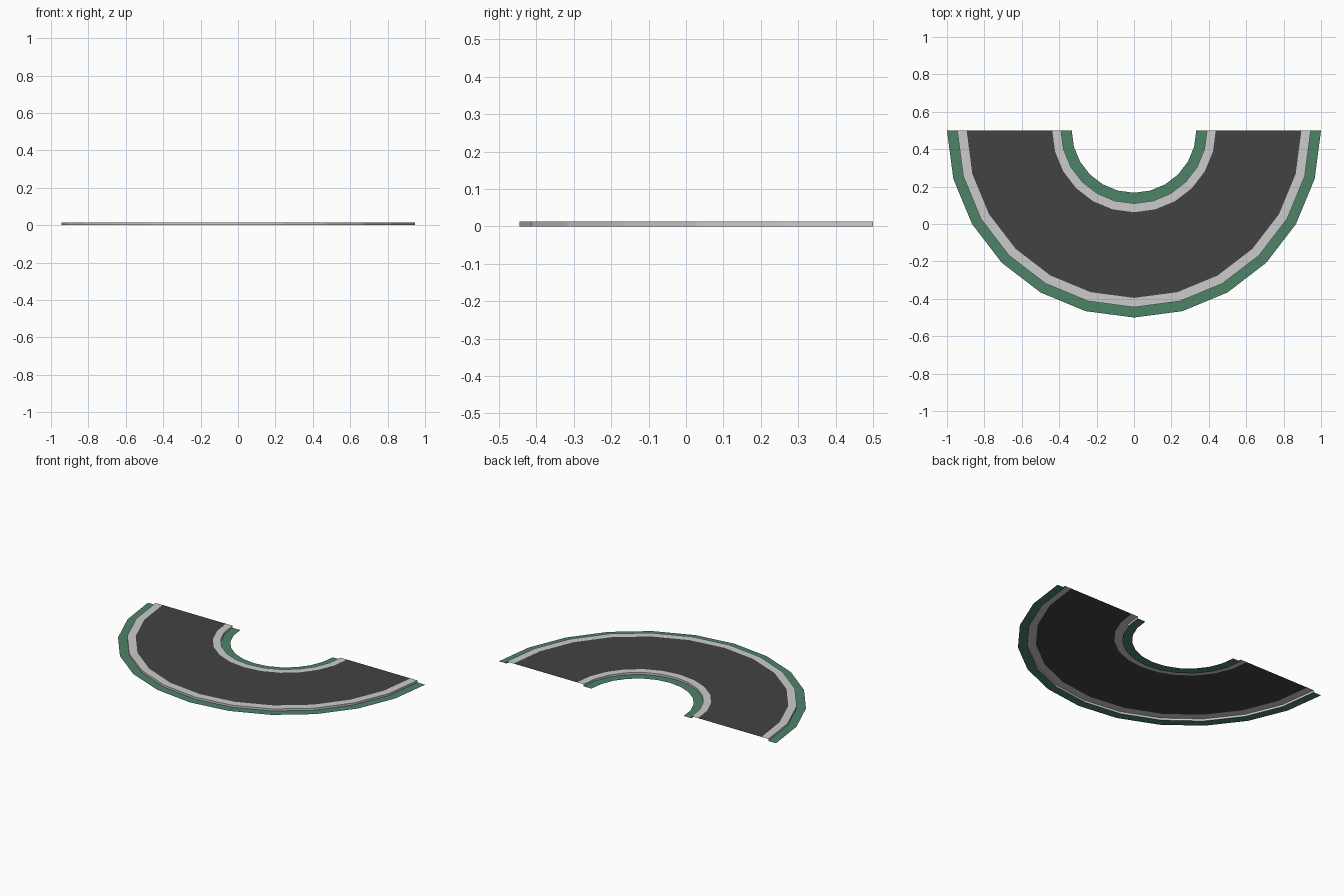
import bpy, bmesh
from math import sin, cos, pi

if "Cube" in bpy.data.objects:
    bpy.data.objects.remove(bpy.data.objects["Cube"])

SEGMENTS = 12      # 15 degree steps over the half circle
CENTRE_Y = 0.5
TOP = 0.0134


def material(name, rgb):
    m = bpy.data.materials.new(name)
    m.diffuse_color = (*rgb, 1)
    m.use_nodes = True
    m.node_tree.nodes["Principled BSDF"].inputs["Base Color"].default_value = m.diffuse_color
    return m


def sweep(name, profile, mat):
    """Sweep an open (radius, height) profile around the half circle."""
    bm = bmesh.new()
    rows = []
    for i in range(SEGMENTS + 1):
        a = pi + pi * i / SEGMENTS
        rows.append([bm.verts.new((r * cos(a), CENTRE_Y + r * sin(a), z))
                     for r, z in profile])
    for p, q in zip(rows, rows[1:]):
        for j in range(len(profile) - 1):
            bm.faces.new((p[j], p[j + 1], q[j + 1], q[j]))
    mesh = bpy.data.meshes.new(name)
    bm.to_mesh(mesh)
    bm.free()
    mesh.materials.append(mat)
    obj = bpy.data.objects.new(name, mesh)
    bpy.context.collection.objects.link(obj)
    return obj


grass = material("grass_green", (0.075, 0.23, 0.14))
white = material("border_white", (0.65, 0.65, 0.67))
asphalt = material("asphalt", (0.055, 0.055, 0.055))

# Grass verges at ground level
sweep("inner_verge", [(0.333, 0), (0.39, 0)], grass)
sweep("outer_verge", [(0.945, 0), (1.0, 0)], grass)

# Raised borders, each with a wall on the verge side
sweep("inner_border", [(0.39, 0), (0.39, TOP), (0.437, TOP)], white)
sweep("outer_border", [(0.895, TOP), (0.945, TOP), (0.945, 0)], white)

# Road surface
sweep("road", [(0.437, TOP), (0.895, TOP)], asphalt)
